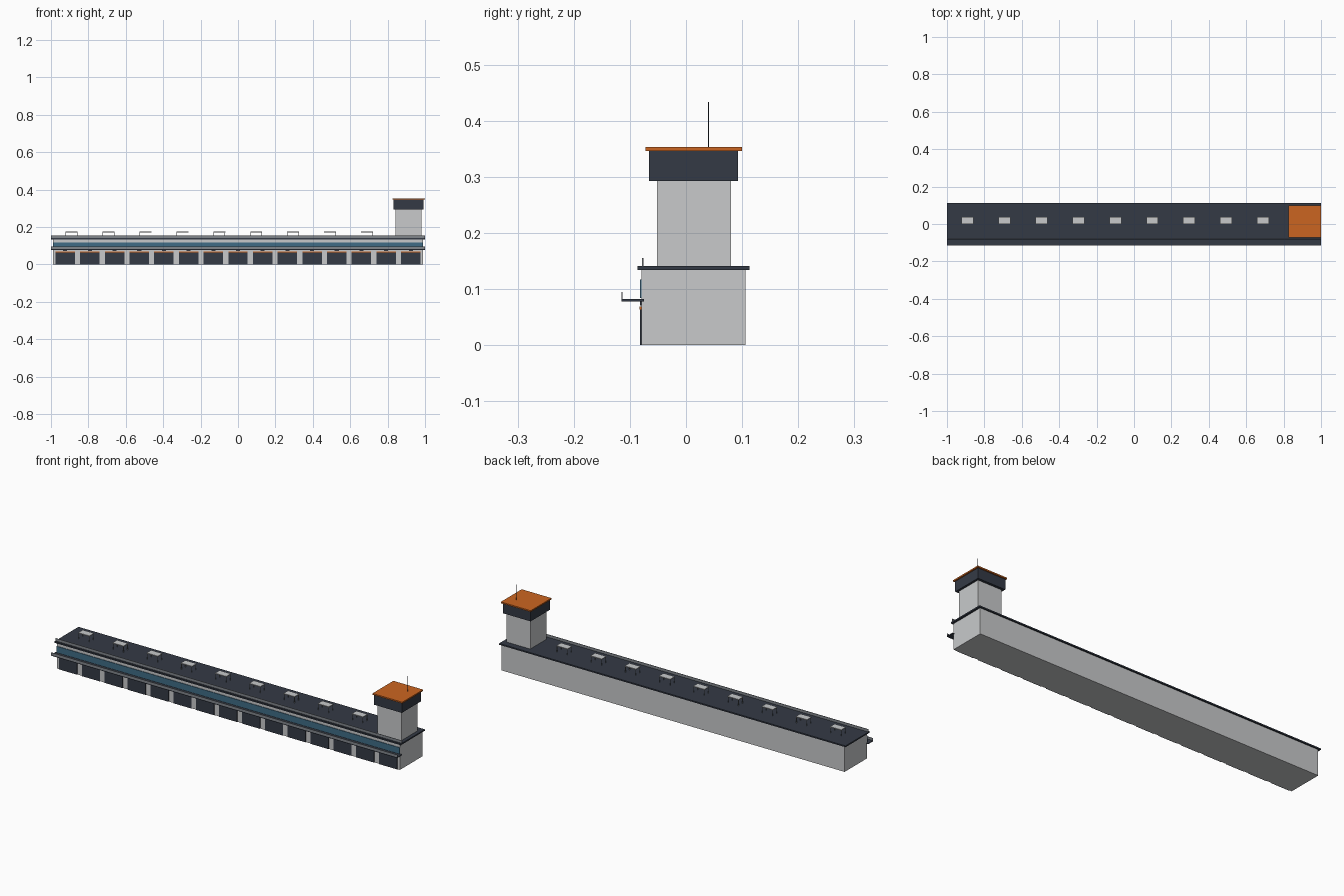
import bpy
import bmesh
from mathutils import Matrix, Vector

cube = bpy.data.objects.get("Cube")
if cube:
    bpy.data.objects.remove(cube, do_unlink=True)


def material(name, rgb):
    mat = bpy.data.materials.new(name)
    mat.use_nodes = True
    mat.diffuse_color = (*rgb, 1)
    mat.node_tree.nodes["Principled BSDF"].inputs["Base Color"].default_value = (*rgb, 1)
    return mat


wall = material("pale grey wall", (0.58, 0.59, 0.60))
slate = material("dark slate", (0.034, 0.042, 0.06))
orange = material("orange trim", (0.60, 0.13, 0.015))
glass = material("blue glass", (0.05, 0.15, 0.24))
metal = material("grey railing", (0.22, 0.24, 0.26))


def boxes(name, mat, spans):
    """One object made of boxes, each given as its x, y and z ranges."""
    bm = bmesh.new()
    for span in spans:
        centre = Vector([(a + b) / 2 for a, b in span])
        size = Vector([b - a for a, b in span])
        bmesh.ops.create_cube(bm, size=1, matrix=Matrix.LocRotScale(centre, None, size))
    mesh = bpy.data.meshes.new(name)
    bm.to_mesh(mesh)
    bm.free()
    mesh.materials.append(mat)
    obj = bpy.data.objects.new(name, mesh)
    bpy.context.collection.objects.link(obj)
    return obj


def around(c, width):
    return (c - width / 2, c + width / 2)


HALF = 0.99      # half length of the hall
FRONT = -0.079   # front wall plane
ROOF = 0.141     # top of the roof slab
full = (-1, 1)

# Main hall and its roof
boxes("main_hall", wall, [((-HALF, HALF), (FRONT, 0.106), (0, 0.134))])
boxes("roof_slab", slate, [(full, (-0.086, 0.113), (0.134, ROOF))])
boxes("roof_railing", metal, [(full, (-0.078, -0.076), (ROOF, 0.155))])

# Upper window band and balcony
boxes("window_band", glass, [((-HALF, HALF), (-0.082, FRONT), (0.084, 0.117))])
boxes("balcony_slab", slate, [(full, (-0.115, -0.075), (0.078, 0.082))])
boxes("balcony_railing", metal, [(full, (-0.115, -0.113), (0.082, 0.095))])

# Row of garage doors with a trim strip and a sign over each
COUNT = 15
pitch = 2 * HALF / COUNT
bays = [-HALF + pitch * (i + 0.5) for i in range(COUNT)]
boxes("garage_doors", slate, [(around(x, 0.104), (-0.082, FRONT), (0, 0.064)) for x in bays])
boxes("door_trims", orange, [(around(x, 0.104), (-0.083, FRONT), (0.064, 0.069)) for x in bays])
boxes("door_signs", slate, [(around(x, 0.022), (-0.082, FRONT), (0.071, 0.078)) for x in bays])

# Raised roof panels on thin legs
panels = [-0.89 + 0.1975 * i for i in range(9)]
boxes("roof_panels", wall, [(around(x, 0.064), (0.0, 0.037), (0.171, 0.175)) for x in panels])
boxes("panel_legs", metal, [(around(x + dx, 0.002), around(y, 0.002), (ROOF, 0.171))
                            for x in panels for dx in (-0.03, 0.03) for y in (0.002, 0.035)])

# Control tower
boxes("tower_shaft", wall, [((0.843, 0.981), (-0.052, 0.08), (ROOF, 0.293))])
boxes("tower_cabin", slate, [((0.832, 0.992), (-0.066, 0.093), (0.293, 0.346))])
boxes("tower_roof", orange, [((0.827, 0.999), (-0.072, 0.1), (0.346, 0.353))])
boxes("antenna", slate, [(around(0.952, 0.002), around(0.04, 0.002), (0.353, 0.433))])
